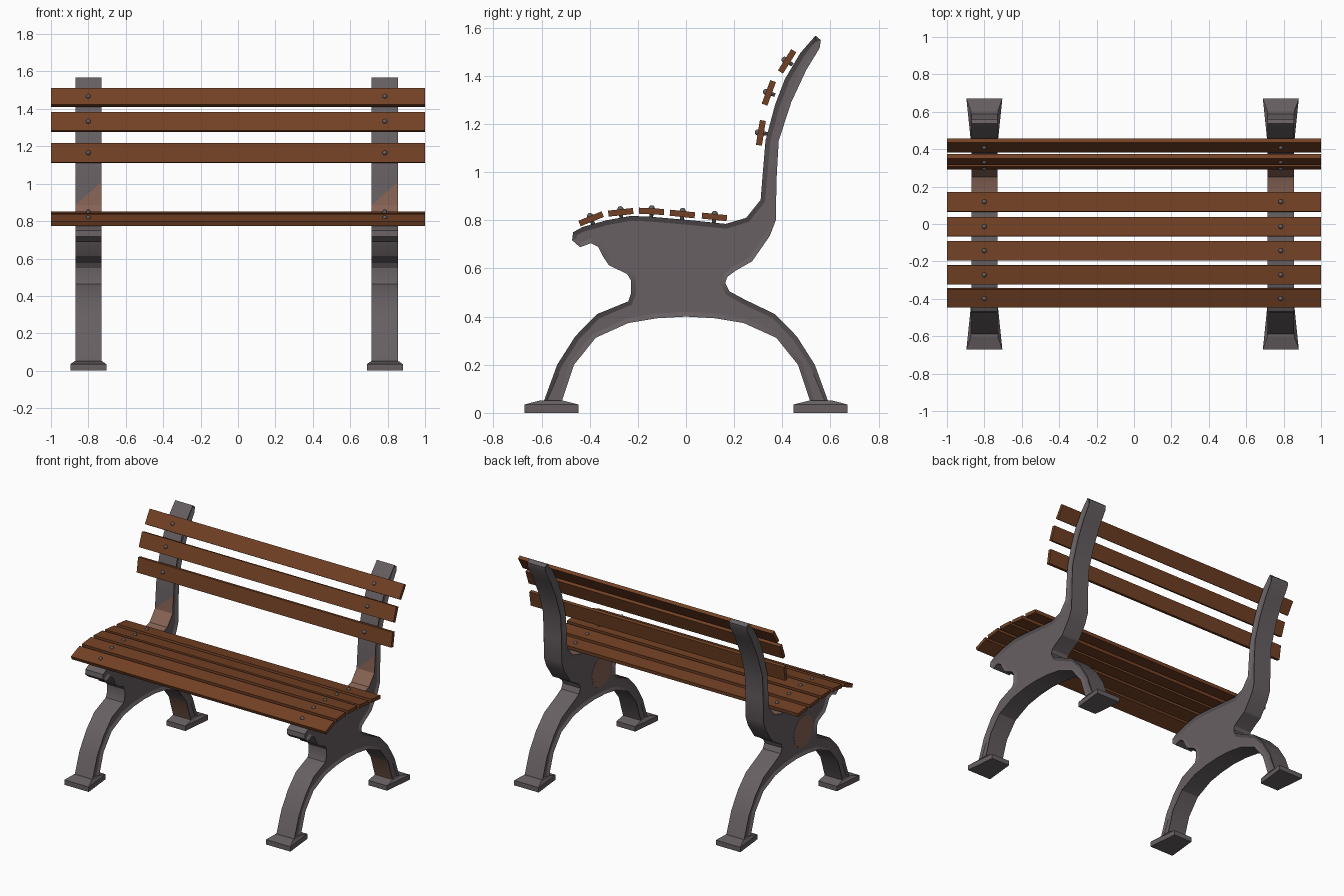
import bpy, bmesh, math
from mathutils import Matrix, Vector

if "Cube" in bpy.data.objects:
    bpy.data.objects.remove(bpy.data.objects["Cube"])


def material(name, rgb):
    m = bpy.data.materials.new(name)
    m.diffuse_color = (*rgb, 1)
    m.use_nodes = True
    m.node_tree.nodes["Principled BSDF"].inputs["Base Color"].default_value = m.diffuse_color
    return m


IRON = material("grey iron", (0.135, 0.115, 0.122))
RUST = material("rust brown", (0.24, 0.125, 0.09))
WOOD = material("brown wood", (0.17, 0.053, 0.018))
FRAMES = {"left": -0.80, "right": 0.785}


def finish(bm, name, mats, smooth=None):
    me = bpy.data.meshes.new(name)
    bm.to_mesh(me)
    bm.free()
    for m in mats:
        me.materials.append(m)
    ob = bpy.data.objects.new(name, me)
    bpy.context.collection.objects.link(ob)
    if smooth:
        bpy.ops.object.select_all(action='DESELECT')
        ob.select_set(True)
        bpy.context.view_layer.objects.active = ob
        bpy.ops.object.shade_smooth_by_angle(angle=math.radians(smooth))
    return ob


def extrude_profile(bm, pts, x0, x1):
    """Prism from a (y, z) outline running from x0 to x1."""
    f = bm.faces.new([bm.verts.new((x0, y, z)) for y, z in pts])
    r = bmesh.ops.extrude_face_region(bm, geom=[f])
    bmesh.ops.translate(bm, vec=(x1 - x0, 0, 0),
                        verts=[v for v in r["geom"] if isinstance(v, bmesh.types.BMVert)])
    if f.is_valid and not any(abs(g.calc_center_median().x - x0) < 1e-5 for g in bm.faces if g is not f):
        pass
    bmesh.ops.recalc_face_normals(bm, faces=bm.faces[:])


# outline of the cast end frame, (y, z)
seat_top = [(-.469, .75), (-.43, .772), (-.33, .80), (-.23, .818), (-.15, .815),
            (.02, .80), (.165, .785), (.25, .81)]
back_front = [(.31, .885), (.32, 1.01), (.33, 1.13), (.37, 1.28), (.41, 1.385), (.475, 1.495)]
back_rear = [(.538, 1.567), (.56, 1.548), (.555, 1.515), (.50, 1.425), (.437, 1.29),
             (.385, 1.13), (.376, .97), (.373, .80), (.348, .735)]
rear_waist = [(.275, .63), (.205, .59), (.172, .565), (.163, .54), (.18, .505), (.245, .47)]
leg = [(.37, .41), (.46, .318), (.535, .20), (.597, .03),
       (.522, .03), (.465, .20), (.375, .312), (.24, .373), (.12, .393)]
front_waist = [(-.24, .463), (-.228, .497), (-.228, .55), (-.245, .577), (-.32, .613),
               (-.345, .65), (-.365, .69), (-.395, .705), (-.44, .688), (-.473, .717)]
outline = (seat_top + back_front + back_rear + rear_waist + leg + [(0, .40)]
           + [(-y, z) for y, z in reversed(leg)] + front_waist)

for side, cx in FRAMES.items():
    # cast iron end frame with recessed side panels
    bm = bmesh.new()
    extrude_profile(bm, outline, cx - .07, cx + .07)
    sides = [f for f in bm.faces if len(f.verts) > 10]
    bmesh.ops.inset_individual(bm, faces=sides, thickness=.02, depth=-.012)
    for f in bm.faces[:]:
        c, n = f.calc_center_median(), f.normal
        if abs(n.x) > .1 or n.y > -.1 or c.y < .18:
            continue
        # rusted seat corner and rear ankle
        if c.z < .22 or .78 < c.z < .9:
            f.material_index = 1
        elif .9 < c.z < 1.0:
            # rust fades out diagonally up the back
            vs = sorted(f.verts, key=lambda v: (v.co.z > c.z, v.co.x))
            new, _ = bmesh.utils.face_split(f, vs[0], vs[3])
            low = min((f, new), key=lambda g: g.calc_center_median().z)
            low.material_index = 1
    finish(bm, side + "_end_frame", [IRON, RUST], 25)

    # rust patch on the panel facing -x
    bm = bmesh.new()
    patch = [(-.09 + .11 * math.cos(a), .56 + .11 * math.sin(a))
             for a in [i * math.pi / 6 for i in range(12)]]
    extrude_profile(bm, patch, cx - .060, cx - .057)
    finish(bm, side + "_rust_patch", [RUST])

    # foot plates: wider outside, sloped on top
    for end, s in (("front", -1), ("rear", 1)):
        bm = bmesh.new()
        rings = []
        for z, yi, yo, wi, wo in ((0, .447, .67, .073, .096), (.035, .447, .67, .073, .096),
                                  (.052, .515, .605, .070, .072)):
            rings.append([bm.verts.new((cx + x, s * y, z)) for x, y in
                          ((-wi, yi), (wi, yi), (wo, yo), (-wo, yo))])
        bm.faces.new(rings[0])
        bm.faces.new(rings[-1])
        for a, b in zip(rings, rings[1:]):
            for i in range(4):
                j = (i + 1) % 4
                bm.faces.new((a[i], a[j], b[j], b[i]))
        bmesh.ops.recalc_face_normals(bm, faces=bm.faces[:])
        finish(bm, f"{side}_{end}_foot", [IRON])

# wooden slats with bolts: centre y, centre z, tilt in degrees
SLATS = [("seat", -.394, .806, 22), ("seat", -.271, .833, 6), ("seat", -.143, .837, -3),
         ("seat", -.015, .826, -6), ("seat", .118, .814, -6),
         ("back", .311, 1.163, 81), ("back", .344, 1.329, 70), ("back", .420, 1.460, 58)]
for i, (kind, y, z, tilt) in enumerate(SLATS, 1):
    place = Matrix.Translation((0, y, z)) @ Matrix.Rotation(math.radians(tilt), 4, 'X')
    bm = bmesh.new()
    bmesh.ops.create_cube(bm, size=1, matrix=place @ Matrix.Diagonal((2, .104, .025, 1)))
    finish(bm, f"{kind}_slat_{i}", [WOOD])
    bm = bmesh.new()
    for cx in FRAMES.values():
        bmesh.ops.create_uvsphere(bm, u_segments=10, v_segments=6, radius=.013,
                                  matrix=place @ Matrix.Translation((cx, 0, .0125)))
        # bolt shank into the frame
        bmesh.ops.create_cone(bm, cap_ends=True, segments=8, radius1=.008, radius2=.008, depth=.03,
                              matrix=place @ Matrix.Translation((cx, 0, -.012)))
    finish(bm, f"{kind}_bolts_{i}", [IRON], 40)
